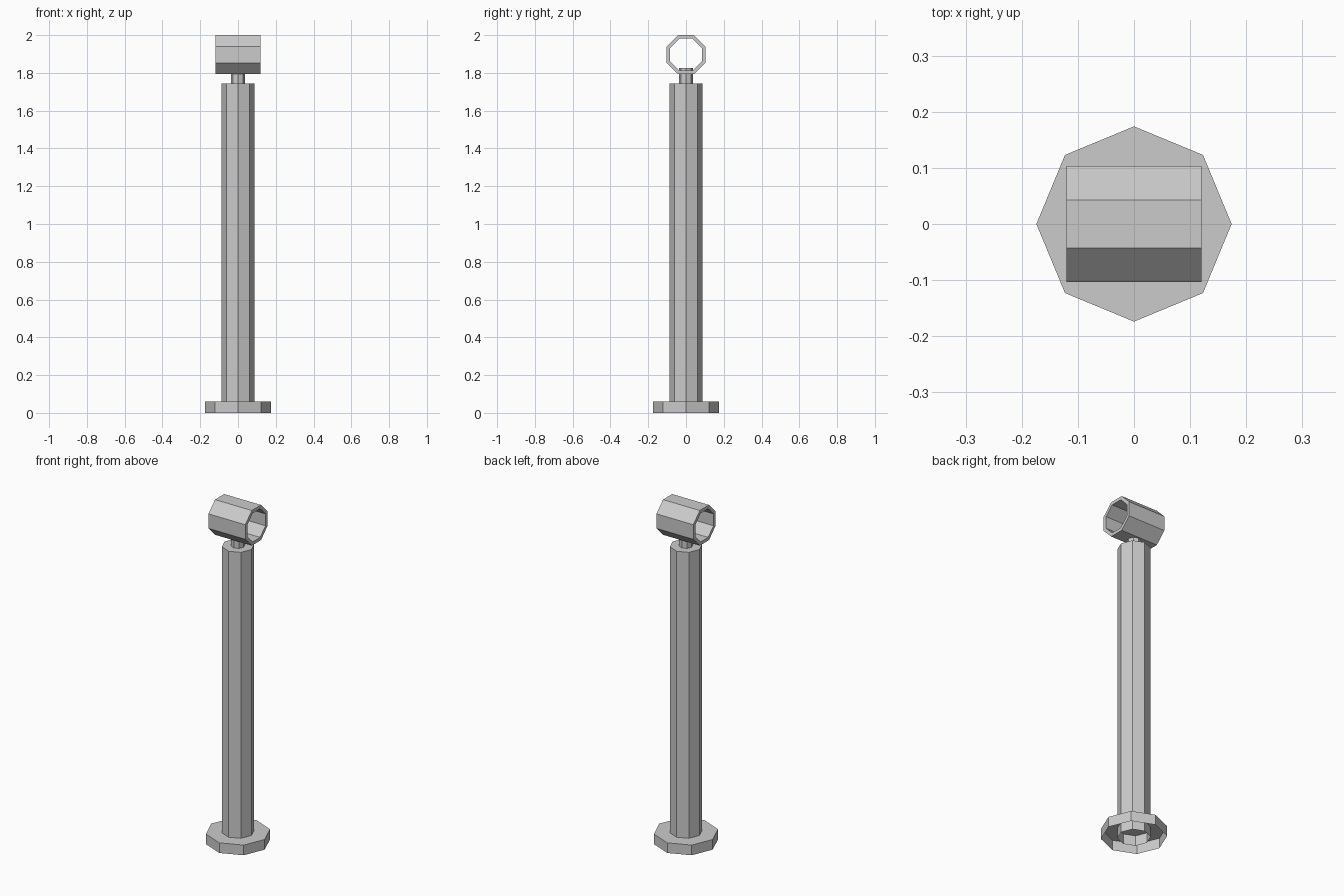
import bpy, bmesh
from math import cos, sin, pi

if "Cube" in bpy.data.objects:
    bpy.data.objects.remove(bpy.data.objects["Cube"])


def make_object(name, bm):
    bmesh.ops.recalc_face_normals(bm, faces=bm.faces)
    mesh = bpy.data.meshes.new(name)
    bm.to_mesh(mesh)
    bm.free()
    obj = bpy.data.objects.new(name, mesh)
    bpy.context.collection.objects.link(obj)
    return obj


def ring(bm, point, sides=8, offset=0.0):
    angles = [2 * pi * i / sides + offset for i in range(sides)]
    return [bm.verts.new(point(a)) for a in angles]


def bridge(bm, a, b):
    for i in range(len(a)):
        j = (i + 1) % len(a)
        bm.faces.new((a[i], a[j], b[j], b[i]))


def open_post(name, r, z0, z1):
    """Upright octagonal post, capped on top and open underneath."""
    bm = bmesh.new()
    low, high = [ring(bm, lambda a, z=z: (r * cos(a), r * sin(a), z)) for z in (z0, z1)]
    bridge(bm, low, high)
    top = bm.faces.new(high)
    obj = make_object(name, bm)
    # make sure the cap faces up on the open shell
    if obj.data.polygons[-1].normal.z < 0:
        obj.data.flip_normals()
    return obj


# Foot, pole and neck
open_post("base_plate", 0.174, 0.0, 0.06)
open_post("pole", 0.0875, 0.0, 1.745)
open_post("neck", 0.037, 1.74, 1.825)

# Horizontal octagonal sleeve on top, hollow along x
bm = bmesh.new()
apothem, wall, half_len = 0.1035, 0.019, 0.12
loops = []
for x, ap in ((-half_len, apothem), (half_len, apothem),
              (half_len, apothem - wall), (-half_len, apothem - wall)):
    r = ap / cos(pi / 8)
    loops.append(ring(bm, lambda a: (x, r * cos(a), 2.0 - apothem + r * sin(a)), offset=pi / 8))
for i in range(4):
    bridge(bm, loops[i], loops[(i + 1) % 4])
make_object("top_sleeve", bm)
